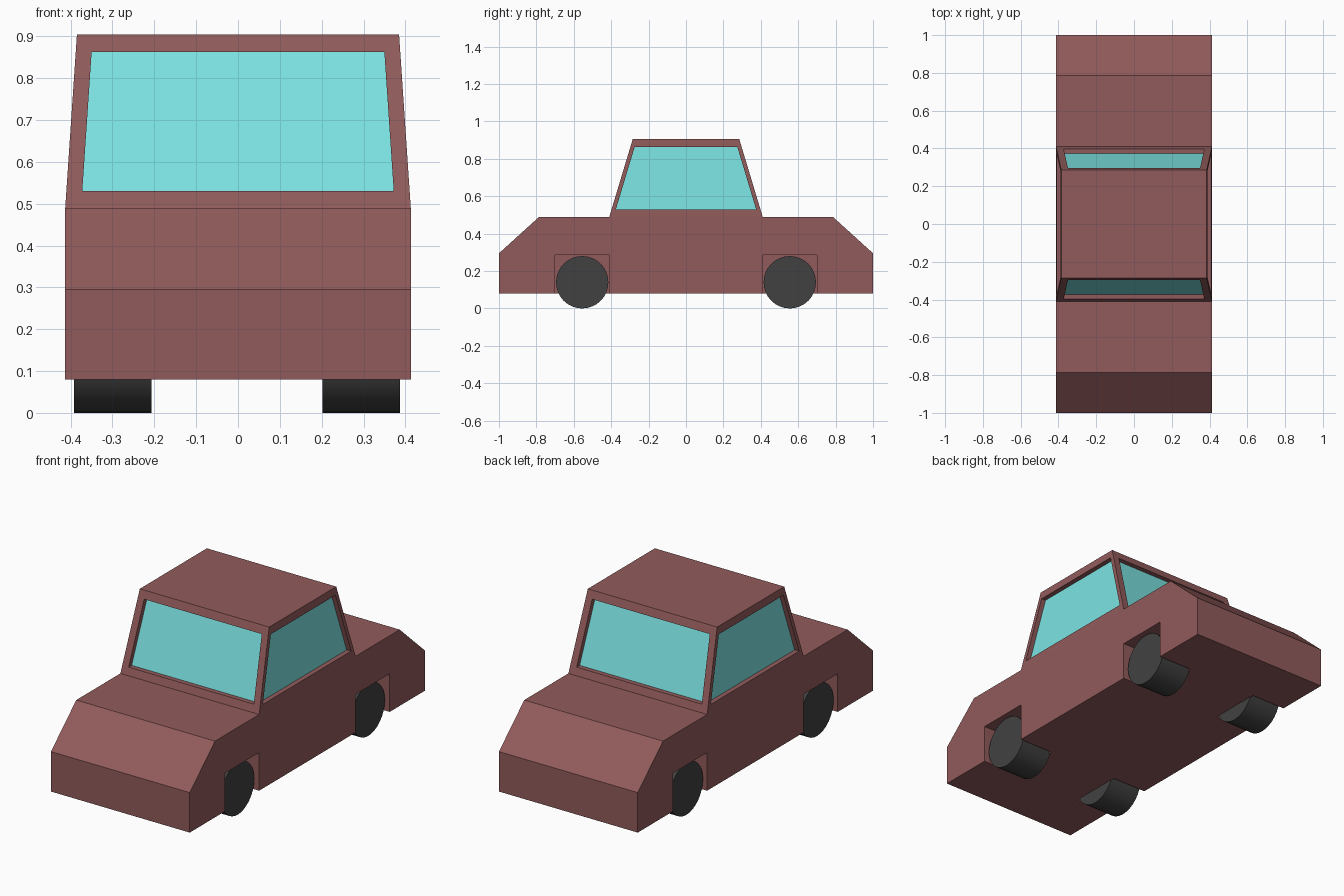
import bpy
import bmesh
from math import pi
from mathutils import Matrix, Vector

if "Cube" in bpy.data.objects:
    bpy.data.objects.remove(bpy.data.objects["Cube"])


def material(name, rgb):
    m = bpy.data.materials.new(name)
    m.use_nodes = True
    m.diffuse_color = (*rgb, 1)
    m.node_tree.nodes["Principled BSDF"].inputs["Base Color"].default_value = (*rgb, 1)
    return m


paint = material("dusty red paint", (0.285, 0.104, 0.104))
glass = material("aqua glass", (0.2, 0.77, 0.76))
rubber = material("dark rubber", (0.053, 0.053, 0.053))


def to_object(name, bm, *mats):
    bmesh.ops.recalc_face_normals(bm, faces=bm.faces)
    mesh = bpy.data.meshes.new(name)
    bm.to_mesh(mesh)
    bm.free()
    for m in mats:
        mesh.materials.append(m)
    ob = bpy.data.objects.new(name, mesh)
    bpy.context.collection.objects.link(ob)
    return ob


HALF_W = 0.413
FLOOR, BELT, ROOF = 0.08, 0.49, 0.905
AXLE_Y, WHEEL_R = 0.555, 0.14

# Lower body: side profile extruded across the width
half = [(1, FLOOR), (1, 0.295), (0.785, BELT)]
profile = half + [(-y, z) for y, z in reversed(half)]
bm = bmesh.new()
face = bm.faces.new([bm.verts.new((-HALF_W, y, z)) for y, z in profile])
ext = bmesh.ops.extrude_face_region(bm, geom=[face])["geom"]
bmesh.ops.translate(bm, vec=(2 * HALF_W, 0, 0),
                    verts=[v for v in ext if isinstance(v, bmesh.types.BMVert)])
body = to_object("body", bm, paint)

# Square wheel wells cut into both sides
bm = bmesh.new()
for sx in (-1, 1):
    for sy in (-1, 1):
        mat = (Matrix.Translation((sx * 0.36, sy * AXLE_Y, 0.135))
               @ Matrix.Diagonal((0.3, 0.29, 0.3, 1)))
        bmesh.ops.create_cube(bm, size=1, matrix=mat)
cutter = to_object("wheel_well_cutter", bm, paint)
cutter.hide_render = True
mod = body.modifiers.new("wheel_wells", "BOOLEAN")
mod.operation = "DIFFERENCE"
mod.solver = "EXACT"
mod.object = cutter
bpy.context.view_layer.objects.active = body
bpy.ops.object.modifier_apply(modifier=mod.name)
bpy.data.objects.remove(cutter)

# Cabin: tapered shell with a recessed window in each side
BASE, TOP = Vector((HALF_W, 0.41)), Vector((0.385, 0.285))
SILL, HEAD, RECESS = 0.53, 0.863, 0.026


def shell(z):
    return BASE.lerp(TOP, (z - BELT) / (ROOF - BELT))


bm = bmesh.new()


def quad(points, index=0):
    bm.faces.new([bm.verts.new(p) for p in points]).material_index = index


def side_loop(axis, sign, z0, z1, margin, depth):
    """Four corners of a rectangle lying on (or sunk behind) one cabin side."""
    loop = []
    for z, s in ((z0, -1), (z0, 1), (z1, 1), (z1, -1)):
        ext = shell(z)
        p = Vector((0, 0, z))
        p[axis] = sign * (ext[axis] - depth)
        p[1 - axis] = s * (ext[1 - axis] - margin)
        loop.append(p)
    return loop


for axis, margin in ((0, 0.023), (1, 0.038)):
    for sign in (-1, 1):
        rim = side_loop(axis, sign, BELT, ROOF, 0, 0)
        opening = side_loop(axis, sign, SILL, HEAD, margin, 0)
        pane = side_loop(axis, sign, SILL, HEAD, margin, RECESS)
        for a, b in ((rim, opening), (opening, pane)):
            for i in range(4):
                j = (i + 1) % 4
                quad((a[i], a[j], b[j], b[i]))
        quad(pane, 1)
quad([(sx * TOP.x, sy * TOP.y, ROOF) for sx, sy in ((-1, -1), (1, -1), (1, 1), (-1, 1))])
bmesh.ops.remove_doubles(bm, verts=bm.verts, dist=0.0005)
to_object("cabin", bm, paint, glass)

# Wheels
for side, x in (("right", -0.299), ("left", 0.295)):
    for end, y in (("front", -AXLE_Y), ("back", AXLE_Y)):
        bm = bmesh.new()
        bmesh.ops.create_cone(bm, cap_ends=True, segments=32, radius1=WHEEL_R,
                              radius2=WHEEL_R, depth=0.185,
                              matrix=Matrix.Rotation(pi / 2, 4, "Y"))
        wheel = to_object(f"{end}_{side}_wheel", bm, rubber)
        wheel.location = (x, y, WHEEL_R)
        bpy.ops.object.select_all(action="DESELECT")
        wheel.select_set(True)
        bpy.context.view_layer.objects.active = wheel
        bpy.ops.object.shade_smooth_by_angle(angle=pi / 6)
